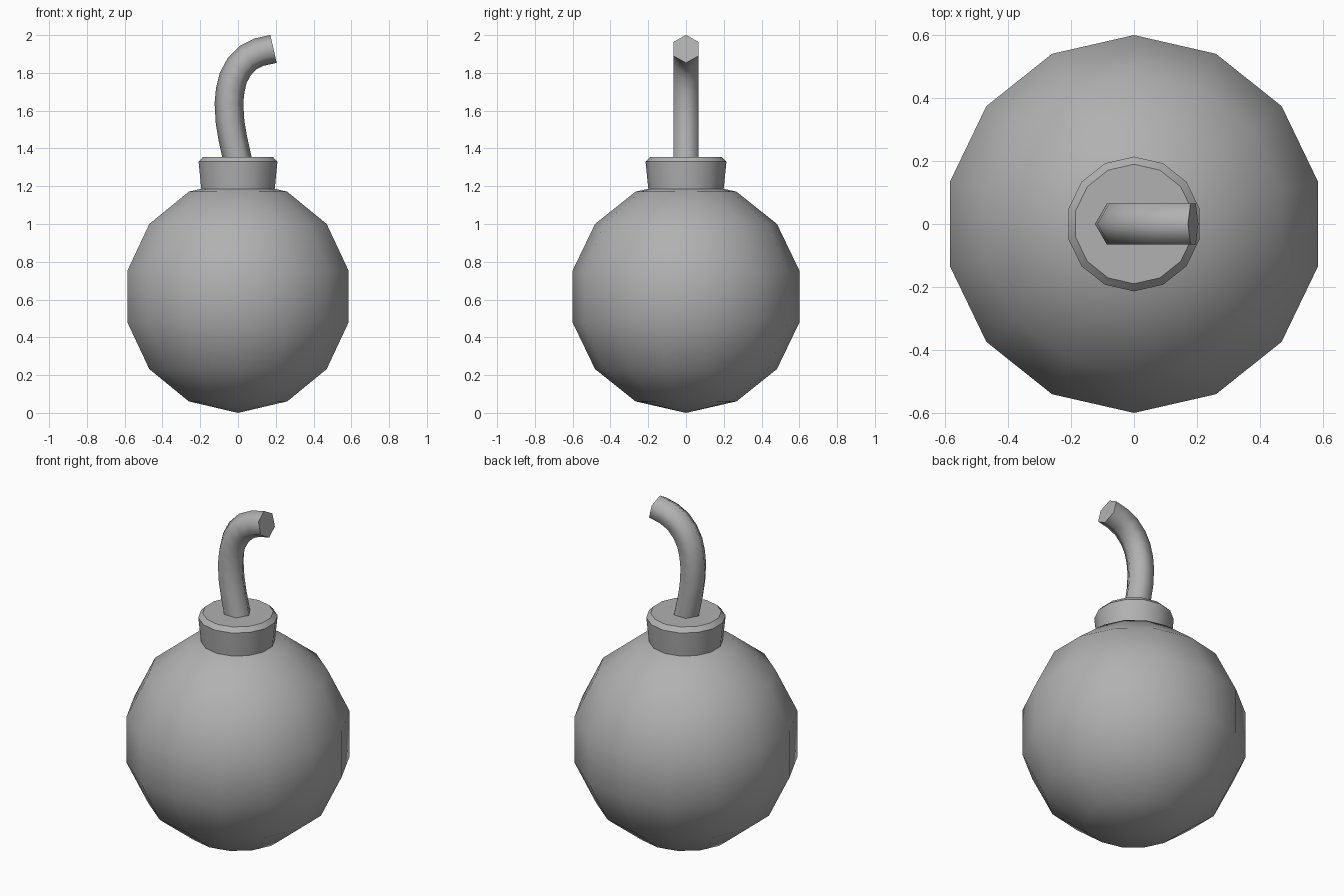
import bpy, bmesh, math
from mathutils import Vector

if "Cube" in bpy.data.objects:
    bpy.data.objects.remove(bpy.data.objects["Cube"])

# Dark grey shared by all parts
grey = bpy.data.materials.new("dark_grey")
grey.diffuse_color = (0.44, 0.44, 0.44, 1)
grey.use_nodes = True
grey.node_tree.nodes["Principled BSDF"].inputs["Base Color"].default_value = grey.diffuse_color


def finish(name, bm, angle):
    bmesh.ops.recalc_face_normals(bm, faces=bm.faces)
    mesh = bpy.data.meshes.new(name)
    bm.to_mesh(mesh)
    bm.free()
    mesh.materials.append(grey)
    obj = bpy.data.objects.new(name, mesh)
    bpy.context.collection.objects.link(obj)
    bpy.ops.object.select_all(action='DESELECT')
    obj.select_set(True)
    bpy.context.view_layer.objects.active = obj
    bpy.ops.object.shade_smooth_by_angle(angle=math.radians(angle))
    return obj


def skin(name, rings, angle):
    """Join successive rings of points with quads and close both ends."""
    bm = bmesh.new()
    loops = [[bm.verts.new(p) for p in ring] for ring in rings]
    n = len(loops[0])
    for a, b in zip(loops, loops[1:]):
        for i in range(n):
            j = (i + 1) % n
            bm.faces.new((a[i], a[j], b[j], b[i]))
    bm.faces.new(loops[0])
    bm.faces.new(loops[-1])
    return finish(name, bm, angle)


def circle(r, z, n=14):
    return [Vector((r * math.sin(2 * math.pi * i / n),
                    r * math.cos(2 * math.pi * i / n), z)) for i in range(n)]


# Round body: 14 segments with a corner facing +y, 7 rings
R = 0.616
bm = bmesh.new()
bmesh.ops.create_uvsphere(bm, u_segments=14, v_segments=7, radius=R)
y_corner = max(bm.verts, key=lambda v: v.co.xy.length).co
turn = math.pi / 2 - math.atan2(y_corner.y, y_corner.x)
for v in bm.verts:
    x, y, z = v.co
    v.co = (x * math.cos(turn) - y * math.sin(turn),
            x * math.sin(turn) + y * math.cos(turn), z + R)
finish("body", bm, 60)

# Flared neck with a chamfered rim
skin("neck", [circle(r, z) for r, z in
              ((0.195, 1.15), (0.201, 1.2), (0.214, 1.33), (0.19, 1.355))], 30)

# Bent hexagonal fuse, swept in the xz plane
path = [Vector((x, 0, z)) for x, z in
        ((0.007, 1.30), (-0.007, 1.36), (-0.027, 1.45), (-0.042, 1.54),
         (-0.048, 1.64), (-0.041, 1.71), (-0.025, 1.775), (0.006, 1.832),
         (0.052, 1.88), (0.112, 1.91), (0.188, 1.927))]
rings = []
for i, p in enumerate(path):
    t = (path[min(i + 1, len(path) - 1)] - path[max(i - 1, 0)]).normalized()
    side = Vector((-t.z, 0, t.x))
    rings.append([p + 0.076 * (side * math.cos(k * math.pi / 3)
                               + Vector((0, 1, 0)) * math.sin(k * math.pi / 3))
                  for k in range(6)])
skin("fuse", rings, 65)
